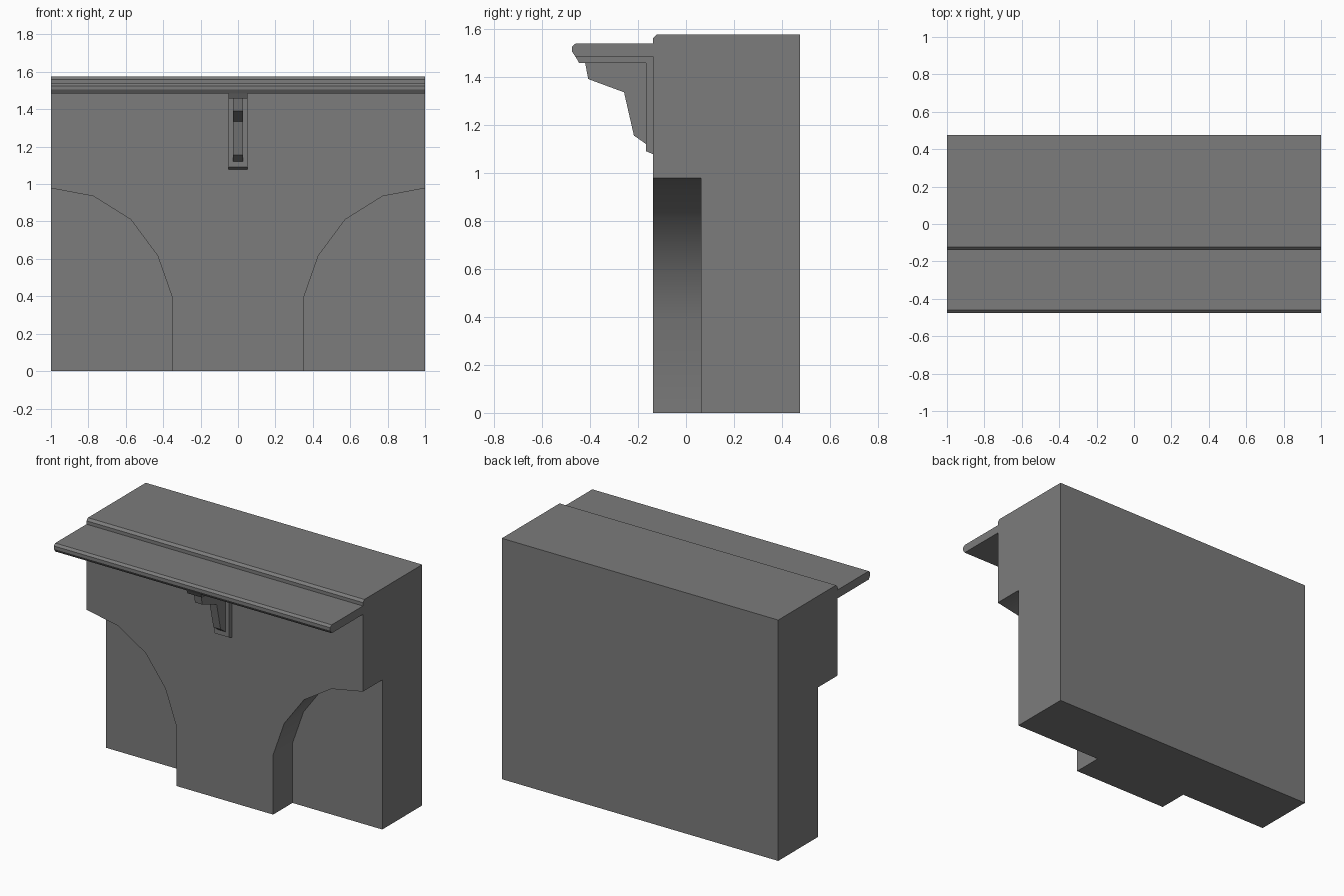
import bpy
import bmesh
import math

cube = bpy.data.objects.get("Cube")
if cube:
    bpy.data.objects.remove(cube, do_unlink=True)

GREY = (0.2, 0.2, 0.2, 1.0)
stone = bpy.data.materials.new("stone grey")
stone.use_nodes = True
stone.diffuse_color = GREY
stone.node_tree.nodes["Principled BSDF"].inputs["Base Color"].default_value = GREY

FRONT, BACK, RECESS = -0.137, 0.475, 0.063


def prism(name, profile, axis, start, end):
    """Extrude a profile of (y, z) along x, or of (x, z) along y."""
    bm = bmesh.new()
    place = (lambda u, v, w: (w, u, v)) if axis == "x" else (lambda u, v, w: (u, w, v))
    face = bm.faces.new([bm.verts.new(place(u, v, start)) for u, v in profile])
    out = bmesh.ops.extrude_face_region(bm, geom=[face])
    shift = (end - start, 0, 0) if axis == "x" else (0, end - start, 0)
    verts = [g for g in out["geom"] if isinstance(g, bmesh.types.BMVert)]
    bmesh.ops.translate(bm, verts=verts, vec=shift)
    bmesh.ops.recalc_face_normals(bm, faces=bm.faces)
    mesh = bpy.data.meshes.new(name)
    bm.to_mesh(mesh)
    bm.free()
    mesh.materials.append(stone)
    obj = bpy.data.objects.new(name, mesh)
    bpy.context.collection.objects.link(obj)
    return obj


# Wall block with a chamfered top front edge
wall = prism("wall", [(FRONT, 0), (BACK, 0), (BACK, 1.575), (-0.122, 1.575), (FRONT, 1.56)],
             "x", -1, 1)

# Half arches recessed into the front at both ends
half_arch = [(0.35, -0.1), (0.35, 0.39), (0.43, 0.617), (0.573, 0.81), (0.773, 0.935), (1.0, 0.978)]
bpy.context.view_layer.objects.active = wall
for side in (-1, 1):
    outline = [(side * x, z) for x, z in half_arch]
    outline += [(side * 1.2, 0.978), (side * 1.2, -0.1)]
    cutter = prism("arch_cutter", outline, "y", FRONT - 0.2, RECESS)
    cutter.hide_render = True
    cut = wall.modifiers.new("arch", "BOOLEAN")
    cut.operation = "DIFFERENCE"
    cut.solver = "EXACT"
    cut.object = cutter
    bpy.ops.object.modifier_apply(modifier=cut.name)
    bpy.data.objects.remove(cutter, do_unlink=True)

# Smooth arch reveals, sharp block edges
bpy.ops.object.select_all(action="DESELECT")
wall.select_set(True)
bpy.ops.object.shade_smooth_by_angle(angle=math.radians(30))

# Projecting ledge with a bevelled nose
prism("ledge", [(FRONT, 1.483), (-0.46, 1.483), (-0.475, 1.505), (-0.475, 1.525),
                (-0.46, 1.538), (FRONT, 1.538)], "x", -1, 1)

# Bracket: L-shaped backing plate and a narrower stepped arm
prism("bracket_plate", [(FRONT, 1.483), (-0.46, 1.483), (-0.445, 1.457), (-0.167, 1.457),
                        (-0.167, 1.09), (FRONT, 1.077)], "x", -0.052, 0.052)
prism("bracket_arm", [(-0.167, 1.457), (-0.42, 1.457), (-0.407, 1.39), (-0.258, 1.335),
                      (-0.217, 1.155), (-0.167, 1.12)], "x", -0.026, 0.026)
